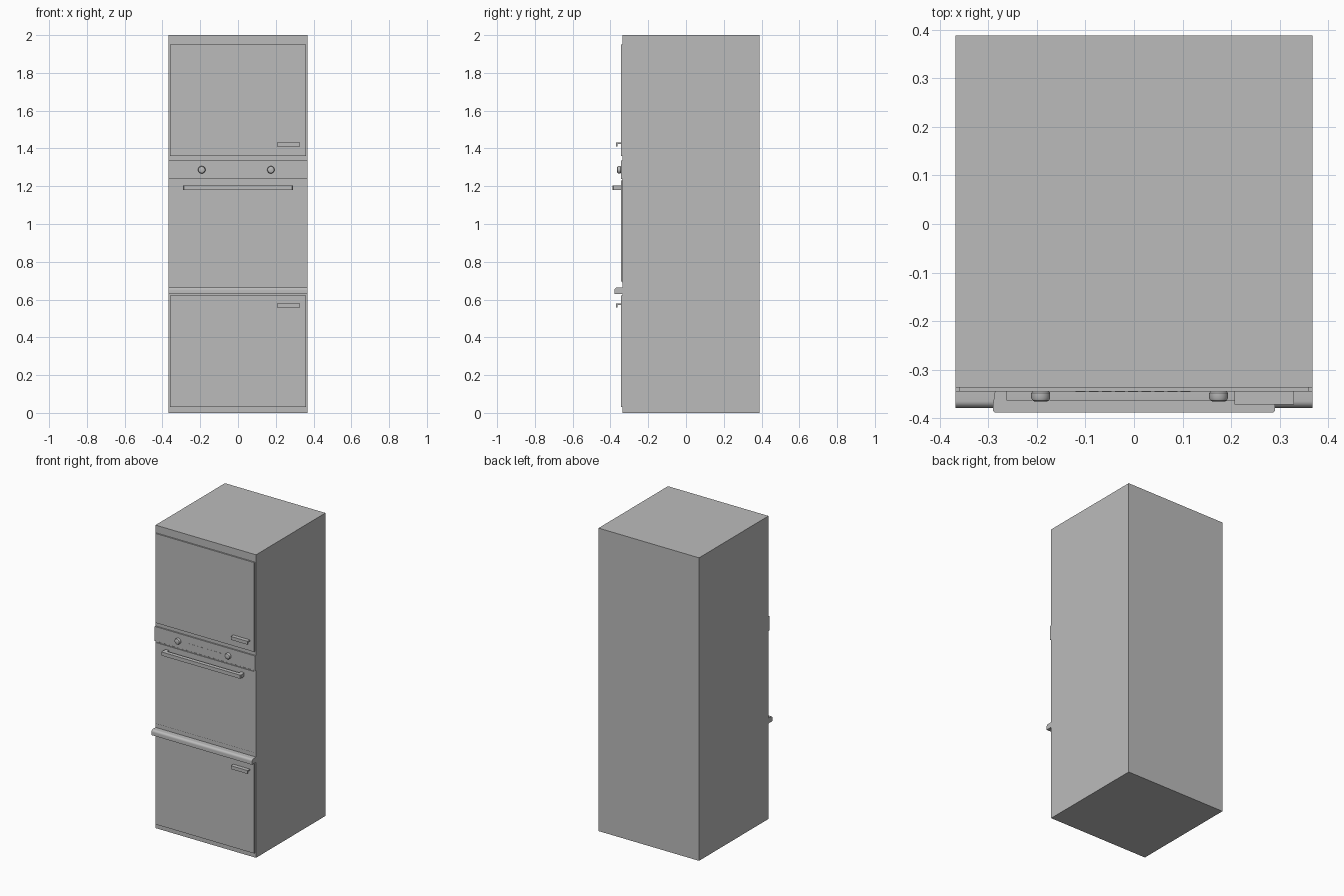
import bpy, bmesh, math

old = bpy.data.objects.get("Cube")
if old:
    bpy.data.objects.remove(old, do_unlink=True)

grey = bpy.data.materials.new("plain grey")
grey.use_nodes = True
COL = (0.5, 0.5, 0.5, 1)
grey.diffuse_color = COL
grey.node_tree.nodes["Principled BSDF"].inputs["Base Color"].default_value = COL

FACE = -0.336   # front plane of the cabinet
PANEL = -0.345  # front plane of doors and control panel


def finish(name, bm):
    bmesh.ops.recalc_face_normals(bm, faces=bm.faces)
    mesh = bpy.data.meshes.new(name)
    bm.to_mesh(mesh)
    bm.free()
    mesh.materials.append(grey)
    ob = bpy.data.objects.new(name, mesh)
    bpy.context.collection.objects.link(ob)
    return ob


def smooth(ob):
    bpy.ops.object.select_all(action="DESELECT")
    ob.select_set(True)
    bpy.context.view_layer.objects.active = ob
    bpy.ops.object.shade_smooth_by_angle(angle=math.radians(35))


def box(name, x0, x1, y0, y1, z0, z1):
    bm = bmesh.new()
    bmesh.ops.create_cube(bm, size=1)
    for v in bm.verts:
        v.co = (x1 if v.co.x > 0 else x0,
                y1 if v.co.y > 0 else y0,
                z1 if v.co.z > 0 else z0)
    return finish(name, bm)


def extrude(name, points, direction):
    """Closed outline pushed along a direction."""
    bm = bmesh.new()
    face = bm.faces.new([bm.verts.new(p) for p in points])
    out = bmesh.ops.extrude_face_region(bm, geom=[face])
    moved = [g for g in out["geom"] if isinstance(g, bmesh.types.BMVert)]
    bmesh.ops.translate(bm, verts=moved, vec=direction)
    return finish(name, bm)


# Cabinet body and the two cupboard doors
box("cabinet", -0.367, 0.367, FACE, 0.388, 0, 2)
box("upper_door", -0.36, 0.36, PANEL, FACE, 1.36, 1.95)
box("lower_door", -0.36, 0.36, PANEL, FACE, 0.03, 0.622)

# Oven door on a thin surround, and the control panel
box("oven_surround", -0.364, 0.364, -0.339, FACE, 0.69, 1.235)
box("oven_door", -0.356, 0.356, -0.344, FACE, 0.695, 1.23)
box("control_panel", -0.367, 0.367, PANEL, FACE, 1.239, 1.335)

# Row of small marks on the control panel
for i in range(9):
    x = -0.12 + i * 0.027
    box("panel_mark", x, x + 0.02, PANEL - 0.001, PANEL, 1.284, 1.288)

# Ledge under the oven, with a rounded front top edge
profile = [(FACE, 0.63), (-0.378, 0.63), (-0.378, 0.65)]
for i in range(1, 7):
    a = math.pi / 2 * i / 6
    profile.append((-0.364 - 0.014 * math.cos(a), 0.65 + 0.015 * math.sin(a)))
profile.append((FACE, 0.665))
smooth(extrude("ledge", [(-0.367, y, z) for y, z in profile], (0.734, 0, 0)))

# Oven bar handle, bridged between two end mounts
half = [(0.262, -0.362), (0.262, -0.344), (0.286, -0.344),
        (0.29, -0.372), (0.29, -0.384), (0.286, -0.388)]
outline = half + [(-x, y) for x, y in reversed(half)]
extrude("oven_handle", [(x, y, 1.18) for x, y in outline], (0, 0, 0.024))

# Door pulls: a flat tab with a turned-down lip
for name, z in (("upper_pull", 1.432), ("lower_pull", 0.579)):
    tab = [(PANEL, z), (-0.371, z), (-0.371, z - 0.022), (-0.363, z - 0.022),
           (-0.363, z - 0.009), (PANEL, z - 0.009)]
    extrude(name, [(0.207, y, zz) for y, zz in tab], (0.122, 0, 0))

# Rounded knobs, turned about an axis facing forward
for name, cx in (("right_knob", -0.192), ("left_knob", 0.174)):
    bm = bmesh.new()
    knob = [(0, PANEL), (0.017, PANEL), (0.0195, -0.348), (0.0195, -0.358),
            (0.017, -0.363), (0.013, -0.365), (0, -0.365)]
    verts = [bm.verts.new((cx + r, y, 1.287)) for r, y in knob]
    edges = [bm.edges.new(p) for p in zip(verts, verts[1:])]
    bmesh.ops.spin(bm, geom=verts + edges, cent=(cx, 0, 1.287), axis=(0, 1, 0),
                   angle=2 * math.pi, steps=24)
    bmesh.ops.remove_doubles(bm, verts=bm.verts, dist=0.0001)
    smooth(finish(name, bm))
